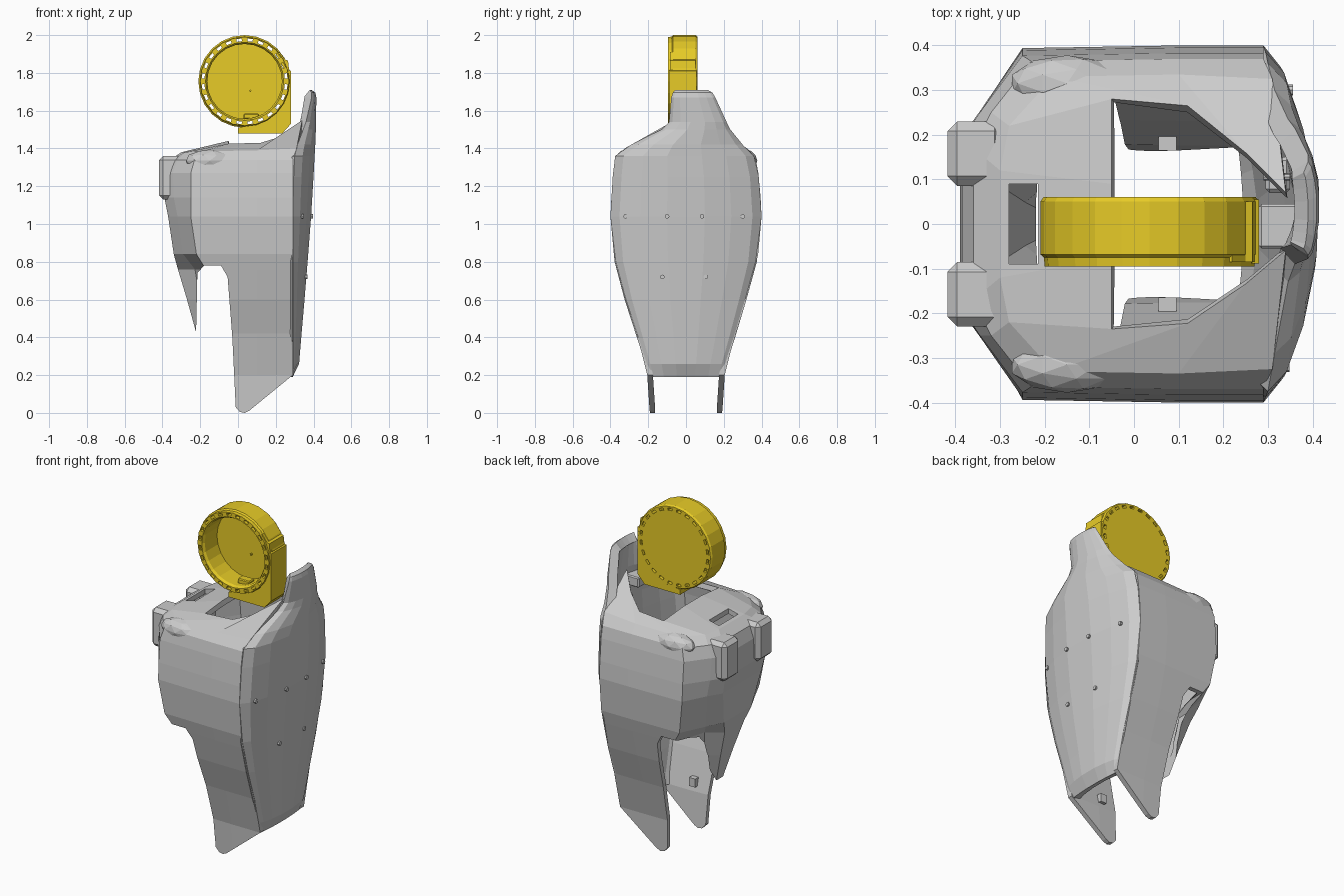
import bpy, bmesh, math
from mathutils import Matrix, Vector

if "Cube" in bpy.data.objects:
    bpy.data.objects.remove(bpy.data.objects["Cube"])


def make(name, bm, mat=None):
    me = bpy.data.meshes.new(name)
    bm.to_mesh(me)
    bm.free()
    ob = bpy.data.objects.new(name, me)
    bpy.context.collection.objects.link(ob)
    if mat:
        me.materials.append(mat)
    return ob


def loft(name, rows):
    # open skin through rows of points
    bm = bmesh.new()
    vs = [[bm.verts.new(p) for p in r] for r in rows]
    for a, b in zip(vs, vs[1:]):
        for i in range(len(a) - 1):
            bm.faces.new((a[i], a[i + 1], b[i + 1], b[i]))
    return make(name, bm)


def solidify(ob, t):
    m = ob.modifiers.new("wall", "SOLIDIFY")
    m.thickness, m.offset = t, -1


def cut(ob, cutter):
    m = ob.modifiers.new("cut", "BOOLEAN")
    m.object, m.operation, m.solver = cutter, "DIFFERENCE", "EXACT"
    cutter.hide_render = True
    cutter.display_type = "WIRE"


def prism(name, pts, y0, y1, mat=None):
    # x-z outline extruded along y
    bm = bmesh.new()
    f = bm.faces.new([bm.verts.new((x, y0, z)) for x, z in pts])
    ext = bmesh.ops.extrude_face_region(bm, geom=[f])["geom"]
    bmesh.ops.translate(bm, vec=(0, y1 - y0, 0),
                        verts=[v for v in ext if isinstance(v, bmesh.types.BMVert)])
    bmesh.ops.recalc_face_normals(bm, faces=bm.faces)
    return make(name, bm, mat)


def box(name, lo, hi, bevel=0, mat=None):
    bm = bmesh.new()
    lo, hi = Vector(lo), Vector(hi)
    bmesh.ops.create_cube(bm, size=1, matrix=Matrix.Translation((lo + hi) / 2)
                          @ Matrix.Diagonal((*(hi - lo), 1)))
    if bevel:
        bmesh.ops.bevel(bm, geom=bm.edges[:], offset=bevel, segments=1, affect="EDGES")
    return make(name, bm, mat)


def rod(name, centre, r, length, axis, sides=8, mat=None):
    bm = bmesh.new()
    bmesh.ops.create_cone(bm, cap_ends=True, segments=sides, radius1=r, radius2=r, depth=length,
                          matrix=Matrix.Translation(centre) @ Matrix.Rotation(math.pi / 2, 4, axis))
    return make(name, bm, mat)


yellow = bpy.data.materials.new("yellow")
yellow.diffuse_color = (0.80, 0.60, 0.02, 1)
yellow.use_nodes = True
yellow.node_tree.nodes["Principled BSDF"].inputs["Base Color"].default_value = yellow.diffuse_color


# Leg shell: open C-shaped sections, front edge -> round the back -> front edge
def c_section(half, neg=1.0):
    return half + [(x, -y * neg, z) for x, y, z in reversed(half)]


rows = []
# z, half width, back x, corner x, rear corner offset, rear corner y, back flat y
for z, w, xb, xs, d, yr, yb in [
        (-0.03, 0.19, -0.10, -0.06, 0.03, 0.12, 0.05),
        (0.20, 0.205, -0.14, -0.08, 0.04, 0.12, 0.05),
        (0.42, 0.26, -0.22, -0.13, 0.05, 0.12, 0.03),
        (0.60, 0.32, -0.27, -0.15, 0.07, 0.12, 0.06),
        (0.76, 0.362, -0.318, -0.17, 0.09, 0.15, 0.09),
        (0.84, 0.382, -0.34, -0.22, 0.05, 0.23, 0.13),
        (1.04, 0.40, -0.37, -0.25, 0.05, 0.26, 0.18),
        (1.14, 0.395, -0.39, -0.25, 0.05, 0.26, 0.19),
        (1.27, 0.383, -0.385, -0.25, 0.04, 0.25, 0.19),
        (1.34, 0.370, -0.36, -0.23, 0.04, 0.25, 0.17)]:
    rows.append(c_section([(0.29, w, z), (0.10, w, z), (xs, w * 0.985, z),
                           (xb + d, yr, z), (xb, yb, z)]))
rows.append(c_section([(0.31, 0.325, 1.40), (0.10, 0.335, 1.39), (-0.18, 0.33, 1.385),
                       (-0.28, 0.22, 1.38), (-0.30, 0.12, 1.38)]))
rows.append(c_section([(0.34, 0.07, 1.55), (0.25, 0.16, 1.47), (0.12, 0.265, 1.43),
                       (-0.05, 0.28, 1.425), (-0.05, 0.09, 1.44)], 0.84))
shell = loft("leg_shell", rows)
solidify(shell, 0.03)
cut(shell, prism("under_cutter", [
    (-0.6, 0.40), (-0.222, 0.42), (-0.215, 0.74), (-0.18, 0.78), (-0.09, 0.78), (-0.055, 0.72),
    (-0.03, 0.40), (-0.012, 0.03), (0.01, 0.005), (0.035, 0.0), (0.06, 0.012), (0.29, 0.20),
    (0.5, 0.22), (0.5, -0.3), (-0.6, -0.3)], -0.7, 0.7))
cut(shell, box("slot_cutter", (-0.28, -0.09, 1.25), (-0.215, 0.09, 1.6)))

# Shin plate: curved across, outline lopsided at the top
curve = [(-1, 1), (-0.88, 0.62), (-0.6, 0.28), (-0.25, 0.04),
         (0.25, 0.04), (0.6, 0.28), (0.88, 0.62), (1, 1)]
rows = []
# z, low y, high y, middle x, edge x
for z, a, b, xc, xe in [
        (0.19, -0.195, 0.195, 0.29, 0.275), (0.26, -0.215, 0.215, 0.325, 0.285),
        (0.40, -0.26, 0.26, 0.337, 0.285), (0.60, -0.325, 0.32, 0.355, 0.285),
        (0.80, -0.378, 0.375, 0.372, 0.285), (1.04, -0.40, 0.40, 0.391, 0.29),
        (1.25, -0.388, 0.385, 0.404, 0.295), (1.36, -0.375, 0.36, 0.41, 0.30),
        (1.42, -0.29, 0.30, 0.413, 0.315), (1.50, -0.13, 0.235, 0.415, 0.345),
        (1.54, -0.09, 0.215, 0.415, 0.36), (1.67, -0.078, 0.155, 0.416, 0.39),
        (1.695, -0.07, 0.14, 0.41, 0.39), (1.71, -0.055, 0.115, 0.39, 0.38)]:
    rows.append([(xc - (xc - xe) * c, (a + b) / 2 + f * (b - a) / 2, z) for f, c in curve])
plate = loft("shin_plate", rows)
solidify(plate, 0.05)

# Screws on the plate
for i, (x, y, z) in enumerate([(0.336, -0.32, 1.04), (0.385, -0.10, 1.04), (0.385, 0.085, 1.04),
                               (0.344, 0.30, 1.04), (0.355, -0.125, 0.72), (0.355, 0.105, 0.72)]):
    rod(f"plate_screw_{i}", (x, y, z), 0.012, 0.024, "Y")

# Rear knobs, shoulder bumps, inner clips on the lower panels
for side, s in (("left", -1), ("right", 1)):
    y0, y1 = sorted((0.085 * s, 0.23 * s))
    box(f"rear_knob_{side}", (-0.418, y0, 1.13), (-0.29, y1, 1.36), 0.022)
    bm = bmesh.new()
    bmesh.ops.create_icosphere(bm, subdivisions=2, radius=1,
                               matrix=Matrix.Translation((-0.15, 0.315 * s, 1.335))
                               @ Matrix.Diagonal((0.13, 0.063, 0.06, 1)))
    make(f"shoulder_bump_{side}", bm)
    y0, y1 = sorted((0.165 * s, 0.205 * s))
    box(f"inner_clip_{side}", (0.055, y0, 0.235), (0.095, y1, 0.285))

# Bracket and bolt behind the plate
box("plate_bracket", (0.28, -0.055, 1.44), (0.375, 0.045, 1.50), 0.006)
box("bolt_block", (0.295, 0.07, 1.34), (0.35, 0.15, 1.42), 0.008)
rod("inner_bolt", (0.32, 0.105, 1.43), 0.008, 0.06, "Y")

# Yellow cup: lathed about y, open towards the front
CX, CZ, N = 0.035, 1.755, 24
profile = [(0, 0.06), (0.238, 0.06), (0.245, 0.05), (0.245, -0.068), (0.237, -0.075),
           (0.235, -0.095), (0.207, -0.095), (0.198, -0.08), (0.198, 0.035), (0, 0.035)]
bm = bmesh.new()
rings = [[bm.verts.new((CX + r * math.cos(k * math.tau / N), y, CZ + r * math.sin(k * math.tau / N)))
          for k in range(N)] for r, y in profile]
for a, b in zip(rings, rings[1:]):
    for k in range(N):
        j = (k + 1) % N
        bm.faces.new((a[k], a[j], b[j], b[k]))
bmesh.ops.remove_doubles(bm, verts=bm.verts, dist=1e-5)
bmesh.ops.dissolve_degenerate(bm, edges=bm.edges, dist=1e-5)
bmesh.ops.recalc_face_normals(bm, faces=bm.faces)
cup = make("cup", bm, yellow)

# Slots through the rim
bm = bmesh.new()
for k in range(N):
    m = (Matrix.Translation((CX, 0, CZ)) @ Matrix.Rotation((k + 0.5) * math.tau / N, 4, "Y")
         @ Matrix.Translation((0.22, 0, 0)) @ Matrix.Diagonal((0.014, 0.4, 0.028, 1)))
    bmesh.ops.create_cube(bm, size=1, matrix=m)
cut(cup, make("slot_ring_cutter", bm))

# Foot wrapping the lower right of the cup, latch and pin
arc = [(CX + 0.238 * math.cos(math.radians(t)), CZ + 0.238 * math.sin(math.radians(t)))
       for t in range(15, -91, -15)]
prism("cup_foot", arc + [(0.0, 1.51), (0.0, 1.48), (0.235, 1.48), (0.28, 1.53), (0.28, 1.81)],
      -0.088, 0.055, yellow)
prism("cup_latch", [(0.20, 1.90), (0.22, 1.91), (0.25, 1.87), (0.265, 1.865),
                    (0.272, 1.80), (0.255, 1.80)], -0.085, 0.05, yellow)
rod("cup_pin", (0.065, 0.032, 1.705), 0.006, 0.012, "X", 8, yellow)
box("cup_catch", (0.03, -0.05, 1.555), (0.11, 0.0, 1.585), 0.005, yellow)
